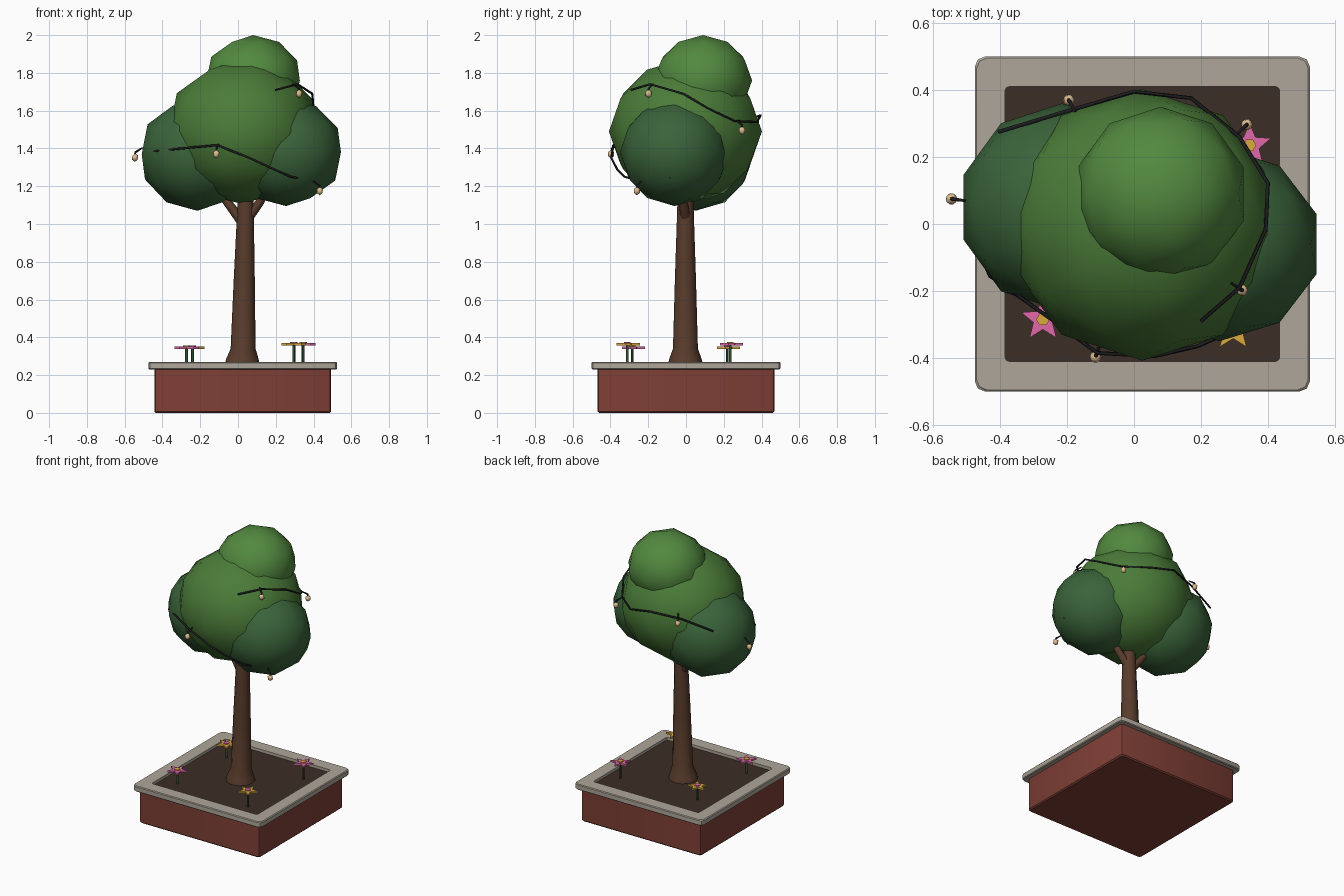
import bpy, bmesh, math
from mathutils import Vector

if "Cube" in bpy.data.objects:
    bpy.data.objects.remove(bpy.data.objects["Cube"])

CX = 0.025


def mat(name, rgb):
    m = bpy.data.materials.new(name)
    m.diffuse_color = (*rgb, 1)
    m.use_nodes = True
    m.node_tree.nodes["Principled BSDF"].inputs["Base Color"].default_value = m.diffuse_color
    return m


BRICK = mat("brick", (0.21, 0.05, 0.036))
STONE = mat("stone", (0.42, 0.38, 0.32))
SOIL = mat("soil", (0.045, 0.026, 0.02))
BARK = mat("bark", (0.10, 0.045, 0.025))
LEAF = mat("leaf", (0.07, 0.20, 0.04))
DARK_LEAF = mat("dark_leaf", (0.042, 0.125, 0.042))
LIGHT_LEAF = mat("light_leaf", (0.085, 0.25, 0.05))
WIRE = mat("wire", (0.012, 0.012, 0.014))
BULB = mat("bulb", (0.75, 0.52, 0.28))
PINK = mat("pink", (0.75, 0.14, 0.40))
YELLOW = mat("yellow", (0.72, 0.40, 0.05))
STEM = mat("stem", (0.03, 0.08, 0.03))


def finish(name, bm, material, smooth=None):
    bmesh.ops.recalc_face_normals(bm, faces=bm.faces)
    me = bpy.data.meshes.new(name)
    bm.to_mesh(me)
    bm.free()
    ob = bpy.data.objects.new(name, me)
    bpy.context.collection.objects.link(ob)
    me.materials.append(material)
    if smooth:
        bpy.ops.object.select_all(action='DESELECT')
        ob.select_set(True)
        bpy.context.view_layer.objects.active = ob
        bpy.ops.object.shade_smooth_by_angle(angle=math.radians(smooth))
    return ob


def loft(name, rings, material, loop=False, smooth=None):
    """Skin equal-length rings; cap the ends, or join last to first."""
    bm = bmesh.new()
    vs = [[bm.verts.new(p) for p in r] for r in rings]
    for a, b in zip(vs, vs[1:] + ([vs[0]] if loop else [])):
        for i in range(len(a)):
            j = (i + 1) % len(a)
            bm.faces.new((a[i], a[j], b[j], b[i]))
    if not loop:
        bm.faces.new(vs[0])
        bm.faces.new(vs[-1])
    return finish(name, bm, material, smooth)


def square(half, r, z):
    """Rounded square ring around the planter centre."""
    pts = []
    for q, (sx, sy) in enumerate([(1, 1), (-1, 1), (-1, -1), (1, -1)]):
        for k in range(3):
            a = math.pi / 2 * (q + k / 2)
            pts.append((CX + sx * (half - r) + r * math.cos(a),
                        sy * (half - r) + r * math.sin(a), z))
    return pts


def circle(c, r, n, phase=0):
    return [(c[0] + r * math.cos(phase + 2 * math.pi * i / n),
             c[1] + r * math.sin(phase + 2 * math.pi * i / n), c[2]) for i in range(n)]


def tube(name, pts, radii, n, material):
    """Tube along a path with given radii."""
    pts = [Vector(p) for p in pts]
    rings = []
    for i, p in enumerate(pts):
        d = (pts[min(i + 1, len(pts) - 1)] - pts[max(i - 1, 0)]).normalized()
        u = d.cross(Vector((0.1, 0.2, 1))).normalized()
        v = d.cross(u)
        rings.append([p + radii[i] * (u * math.cos(t) + v * math.sin(t))
                      for t in (2 * math.pi * k / n for k in range(n))])
    return loft(name, rings, material, smooth=60)


def blob(name, c, s, material, sub=2):
    bm = bmesh.new()
    bmesh.ops.create_icosphere(bm, subdivisions=sub, radius=1)
    for v in bm.verts:
        v.co = Vector((v.co.x * s[0] + c[0], v.co.y * s[1] + c[1], v.co.z * s[2] + c[2]))
    return finish(name, bm, material, 80)


# planter box, rim and soil
loft("planter_box", [square(0.46, 0.015, 0), square(0.468, 0.02, 0.008),
                     square(0.468, 0.02, 0.235)], BRICK, smooth=30)
loft("planter_rim", [square(0.41, 0.012, 0.23), square(0.495, 0.03, 0.23),
                     square(0.5, 0.03, 0.235), square(0.5, 0.03, 0.265),
                     square(0.495, 0.03, 0.27), square(0.41, 0.012, 0.27)],
     STONE, loop=True, smooth=30)
loft("soil", [square(0.412, 0.012, 0.225), square(0.412, 0.012, 0.25)], SOIL)

# trunk with flared foot, and two branches
loft("trunk", [circle((x, -0.003, z), r, 12) for x, z, r in
               [(0.022, 0.245, 0.096), (0.023, 0.285, 0.086), (0.027, 0.34, 0.066),
                (0.033, 0.7, 0.056), (0.04, 1.1, 0.043), (0.042, 1.3, 0.036)]],
     BARK, smooth=50)
tube("left_branch", [(0.03, 0, 1.0), (-0.06, 0.015, 1.12), (-0.16, 0.04, 1.28)],
     [0.028, 0.023, 0.018], 8, BARK)
tube("right_branch", [(0.045, 0, 1.02), (0.115, -0.015, 1.115), (0.2, -0.04, 1.28)],
     [0.028, 0.023, 0.018], 8, BARK)

# foliage clumps
blob("main_foliage", (0.025, -0.003, 1.49), (0.41, 0.405, 0.385), LEAF)
blob("left_foliage", (-0.215, 0.05, 1.37), (0.31, 0.31, 0.30), DARK_LEAF)
blob("right_foliage", (0.255, -0.06, 1.38), (0.305, 0.29, 0.285), DARK_LEAF)
blob("top_foliage", (0.08, 0.09, 1.76), (0.26, 0.26, 0.24), LIGHT_LEAF)

# light string: lower and upper strands
lower = [(-0.46, -0.09, 1.38), (-0.43, -0.155, 1.387), (-0.246, -0.285, 1.405),
         (-0.11, -0.385, 1.417), (0.06, -0.395, 1.35), (0.19, -0.365, 1.29),
         (0.28, -0.325, 1.25), (0.4, -0.23, 1.225), (0.51, -0.08, 1.245)]
upper = [(0.2, -0.29, 1.71), (0.315, -0.19, 1.74), (0.393, -0.015, 1.69),
         (0.4, 0.122, 1.61), (0.315, 0.26, 1.545), (0.17, 0.376, 1.54),
         (0, 0.395, 1.575), (-0.2, 0.337, 1.555), (-0.405, 0.275, 1.50)]
for name, path in (("lower_wire", lower), ("upper_wire", upper)):
    tube(name, path, [0.006] * len(path), 6, WIRE)

# hanging bulbs with short hooks
bulbs = [(-0.545, 0.075, 1.352), (-0.115, -0.397, 1.37), (0.433, -0.26, 1.175),
         (0.323, -0.198, 1.69), (0.337, 0.297, 1.495), (-0.195, 0.37, 1.535)]
for i, p in enumerate(bulbs):
    x, y, z = p
    out = Vector((x - CX, y, 0)).normalized()
    blob(f"bulb_{i}", p, (0.019, 0.019, 0.023), BULB, 1)
    top = Vector((x, y, z + 0.022))
    tube(f"bulb_hook_{i}", [top - Vector((0, 0, 0.006)), top + Vector((0, 0, 0.006)) - out * 0.002,
                            top + Vector((0, 0, 0.03)) - out * 0.04],
         [0.006, 0.006, 0.004], 6, WIRE)

# flowers: stem, star of five petals, centre disc
flowers = [(-0.272, -0.285, 0.345, PINK, YELLOW), (0.345, 0.235, 0.363, PINK, YELLOW),
           (0.296, -0.312, 0.363, YELLOW, PINK), (-0.242, 0.218, 0.345, YELLOW, PINK)]
for i, (x, y, z, petal, core) in enumerate(flowers):
    loft(f"flower_stem_{i}", [circle((x, y, h), 0.008, 6) for h in (0.24, z)], STEM, smooth=60)
    star = []
    for k in range(10):
        r, a = (0.03 if k % 2 else 0.068), math.pi / 2 + k * math.pi / 5
        star.append((x + r * math.cos(a), y + r * math.sin(a)))
    loft(f"flower_petals_{i}", [[(a, b, h) for a, b in star] for h in (z - 0.006, z + 0.006)], petal)
    loft(f"flower_centre_{i}", [circle((x, y, h), 0.02, 6) for h in (z - 0.004, z + 0.012)], core)
